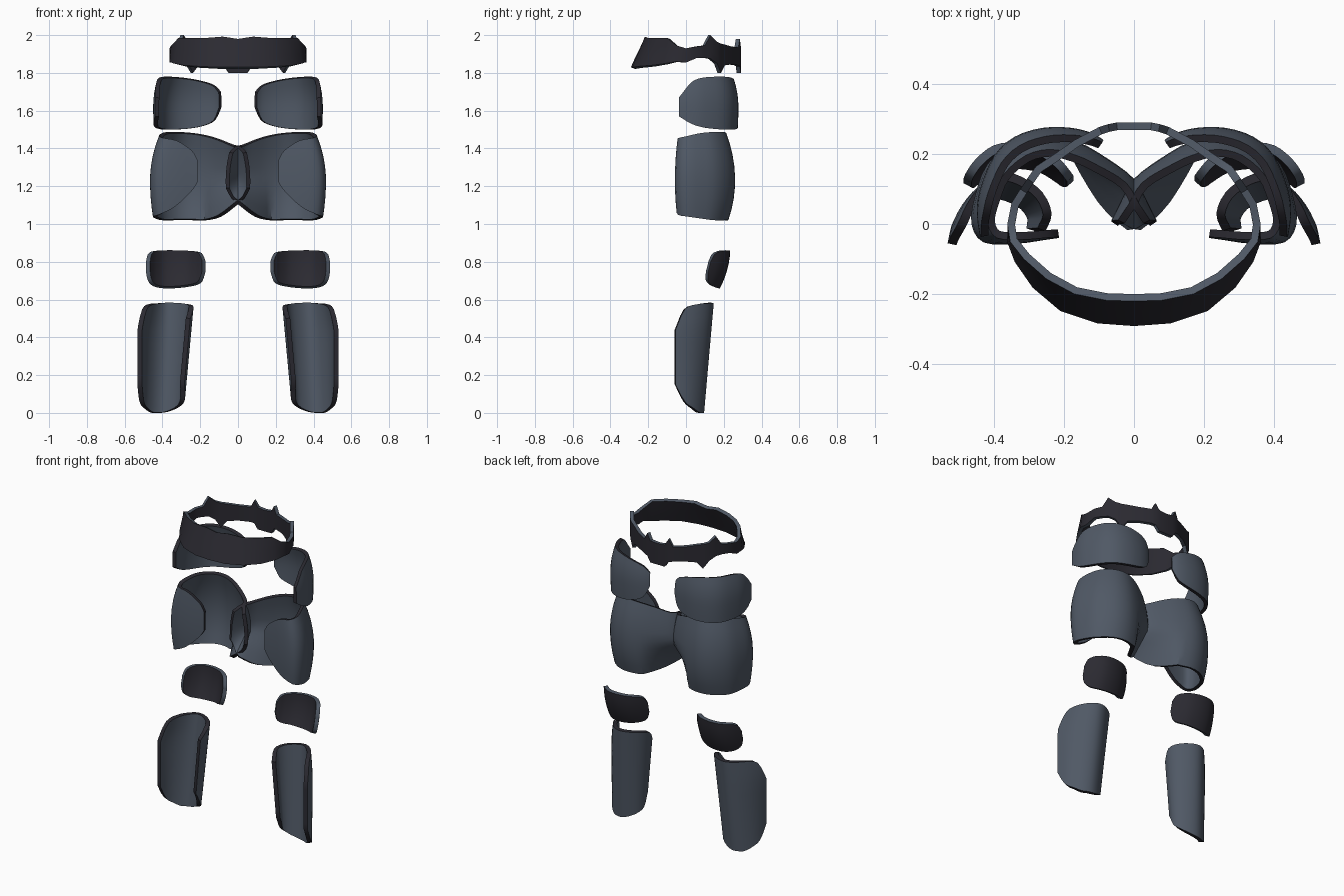
import bpy


def material(name, rgb):
    m = bpy.data.materials.new(name)
    m.diffuse_color = (*rgb, 1)
    return m


slate = material("slate_blue", (0.080, 0.099, 0.131))
dark = material("charcoal", (0.024, 0.023, 0.031))


def spline(cols, steps):
    """Catmull-Rom refinement of (x, y, z_low, z_high) columns."""
    if steps == 1:
        return cols
    p = [cols[0]] + cols + [cols[-1]]
    out = []
    for i in range(1, len(p) - 2):
        for s in range(steps):
            t = s / steps
            out.append(tuple(
                0.5 * (2 * b + (c - a) * t + (2 * a - 5 * b + 4 * c - d) * t ** 2
                       + (3 * b - a - 3 * c + d) * t ** 3)
                for a, b, c, d in zip(p[i - 1], p[i], p[i + 1], p[i + 2])))
    return out + [cols[-1]]


def plate(name, cols, shape, mats, thick, steps=3, rows=8, merge=False, angle=0.6):
    """Mirrored, thickened shell swept through upright columns."""
    cols = spline(cols, steps)
    verts, faces = [], []
    for x, y, lo, hi in cols:
        for j in range(rows + 1):
            z = max(0, lo + (hi - lo) * j / rows)
            verts.append((*shape(x, y, z), z))
    n = rows + 1
    for i in range(len(cols) - 1):
        for j in range(rows):
            a = i * n + j
            faces.append((a, a + 1, a + n + 1, a + n))
    mesh = bpy.data.meshes.new(name)
    mesh.from_pydata(verts, [], faces)
    for m in mats:
        mesh.materials.append(m)
    ob = bpy.data.objects.new(name, mesh)
    bpy.context.collection.objects.link(ob)
    mir = ob.modifiers.new("mirror", 'MIRROR')
    mir.use_mirror_merge = merge
    sol = ob.modifiers.new("thickness", 'SOLIDIFY')
    sol.thickness = thick
    sol.offset = -1
    sol.material_offset_rim = 1
    bpy.ops.object.select_all(action='DESELECT')
    ob.select_set(True)
    bpy.context.view_layer.objects.active = ob
    bpy.ops.object.convert(target='MESH')
    bpy.ops.object.shade_smooth_by_angle(angle=angle)
    return ob


# Torn belt: ragged edges, front half flares outward toward the bottom
def belt_shape(x, y, z):
    flare = 1.55 * (1 - 1.3 * x)
    k = 1 + flare * max(0, -y) * min(1, max(0, (1.985 - z) / 0.15))
    return x * k, y * k


plate("belt", [
    (0, .29, 1.80, 1.935), (.05, .29, 1.80, 1.94), (.075, .285, 1.835, 1.98),
    (.10, .277, 1.84, 1.935), (.17, .24, 1.845, 1.94), (.22, .205, 1.84, 1.95),
    (.25, .185, 1.80, 1.955), (.28, .165, 1.85, 1.965), (.305, .13, 1.875, 2.0),
    (.325, .10, 1.88, 1.945), (.35, .06, 1.88, 1.94), (.362, 0, 1.855, 1.93),
    (.35, -.05, 1.86, 1.945), (.315, -.10, 1.85, 1.985), (.25, -.157, 1.84, 1.985),
    (.17, -.20, 1.835, 1.985), (.08, -.218, 1.83, 1.992), (0, -.218, 1.83, 1.98),
], belt_shape, (dark, slate), .022, steps=1, rows=3, merge=True, angle=0.7)


# Hip plates, drawn inward toward the top
def hip_shape(x, y, z):
    t = (z - 1.62) / 0.15
    k = 1 - (.09 if t > 0 else .02) * t * t
    return .2 + (x - .2) * k, y * k


plate("hip_plates", [
    (.087, .24, 1.62, 1.70), (.12, .26, 1.55, 1.735), (.18, .275, 1.52, 1.755),
    (.26, .275, 1.505, 1.77), (.34, .25, 1.50, 1.778), (.40, .195, 1.50, 1.78),
    (.44, .10, 1.51, 1.775), (.449, .03, 1.53, 1.75), (.44, -.037, 1.57, 1.67),
], hip_shape, (slate, dark), .022)


# Thigh guards: wrap from the crotch round the outside to a front flap
def thigh_shape(x, y, z):
    t = (z - 1.23) / 0.25
    kx = 1 - (0.2 if t > 0 else 0.1) * t * t
    ky = 1 - (0.2 if t > 0 else 0.22) * t * t
    lean = .25 * max(0, -t) * min(1, max(0, (.16 - x) / .16)) * min(1, max(0, y / .12))
    return .2 + (x - .2) * kx, .03 + (y - .03) * ky - lean


plate("thigh_guards", [
    (-.065, .01, 1.19, 1.38), (-.04, .06, 1.14, 1.41), (0, .13, 1.10, 1.42),
    (.08, .19, 1.04, 1.45), (.16, .235, 1.02, 1.47), (.25, .26, 1.02, 1.482),
    (.34, .24, 1.02, 1.487), (.42, .17, 1.02, 1.487), (.455, .08, 1.03, 1.48),
    (.465, 0, 1.04, 1.465), (.43, -.053, 1.05, 1.455), (.34, -.057, 1.09, 1.44),
    (.25, -.045, 1.17, 1.39), (.215, -.04, 1.22, 1.34),
], thigh_shape, (slate, dark), .022)

# Knee guards: cupped, leaning forward toward the bottom
plate("knee_guards", [
    (.173, .125, .745, .805), (.187, .14, .70, .84), (.21, .165, .68, .853),
    (.26, .20, .668, .857), (.33, .216, .66, .859), (.40, .207, .66, .859),
    (.45, .17, .672, .856), (.477, .135, .70, .84), (.487, .118, .745, .80),
], lambda x, y, z: (x, y + .2 * (z - .78) - 1.2 * (z - .79) ** 2 + .008),
    (dark, slate), .025, rows=6)


# Shin guards, narrowing on the inner side toward the ankle
def shin_shape(x, y, z):
    t = 1 - z / .585
    top = max(0, (z - .4) / .185) ** 2
    side = max(0, (x - .38) / .15)
    return x + .055 * t * (.53 - x) / .3 - .022 * top * side, y - .35 * t * max(0, y)


plate("shin_guards", [
    (.245, -.02, .15, .50), (.233, .03, .07, .56), (.26, .09, .035, .575),
    (.32, .135, .01, .58), (.38, .147, 0, .582), (.44, .118, 0, .58),
    (.49, .06, .025, .575), (.52, -.005, .06, .55), (.533, -.055, .15, .44),
], shin_shape, (slate, dark), .025)
